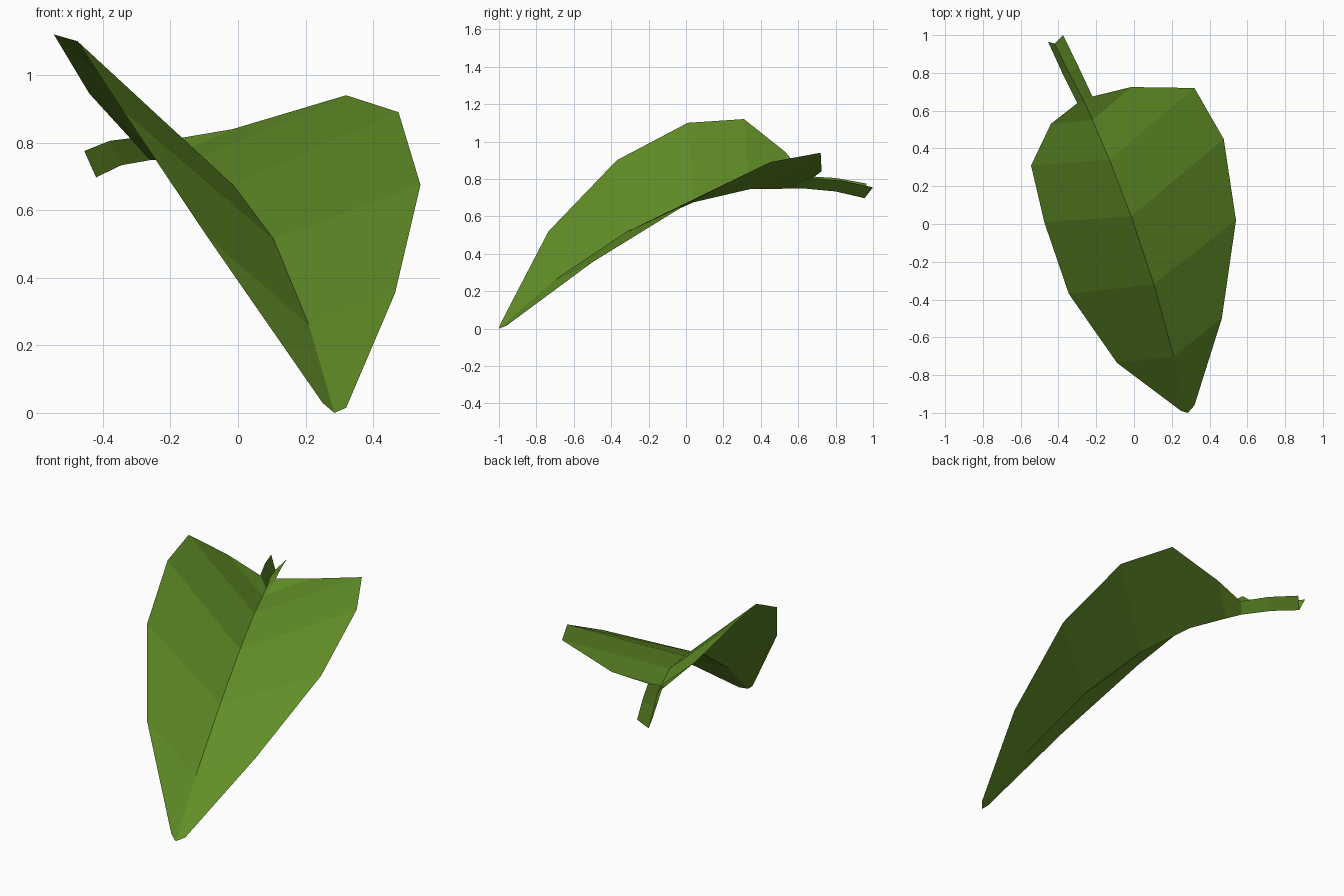
import bpy

green = bpy.data.materials.new("leaf green")
green.diffuse_color = (0.12, 0.27, 0.02, 1)

# Cross-sections from tip to stem end: left edge, midrib, right edge
SECTIONS = [
    [(0.25, -0.99, 0.03), (0.285, -1.0, 0.0), (0.32, -0.96, 0.015)],
    [(-0.09, -0.735, 0.52), (0.21, -0.70, 0.26), (0.465, -0.50, 0.355)],
    [(-0.345, -0.37, 0.90), (0.105, -0.32, 0.515), (0.54, 0.02, 0.675)],
    [(-0.475, 0.01, 1.10), (-0.015, 0.04, 0.675), (0.475, 0.45, 0.89)],
    [(-0.545, 0.31, 1.12), (-0.13, 0.34, 0.745), (0.32, 0.72, 0.94)],
    [(-0.44, 0.53, 0.945), (-0.22, 0.55, 0.748), (-0.015, 0.725, 0.84)],
    [(-0.30, 0.64, 0.815), (-0.26, 0.64, 0.748), (-0.22, 0.675, 0.805)],
    [(-0.38, 0.80, 0.805), (-0.345, 0.80, 0.733), (-0.295, 0.835, 0.79)],
    [(-0.455, 0.965, 0.775), (-0.42, 0.955, 0.697), (-0.375, 1.0, 0.755)],
]


def loft(name, rows):
    """Skin a folded sheet through the cross-sections."""
    verts = [p for row in rows for p in row]
    faces = [(3 * i + j, 3 * i + j + 1, 3 * i + j + 4, 3 * i + j + 3)
             for i in range(len(rows) - 1) for j in range(2)]
    mesh = bpy.data.meshes.new(name)
    mesh.from_pydata(verts, [], faces)
    mesh.materials.append(green)
    obj = bpy.data.objects.new(name, mesh)
    bpy.context.collection.objects.link(obj)
    return obj


# Folded, drooping blade and its channelled stem
loft("leaf_blade", SECTIONS[:7])
loft("leaf_stem", SECTIONS[6:])
